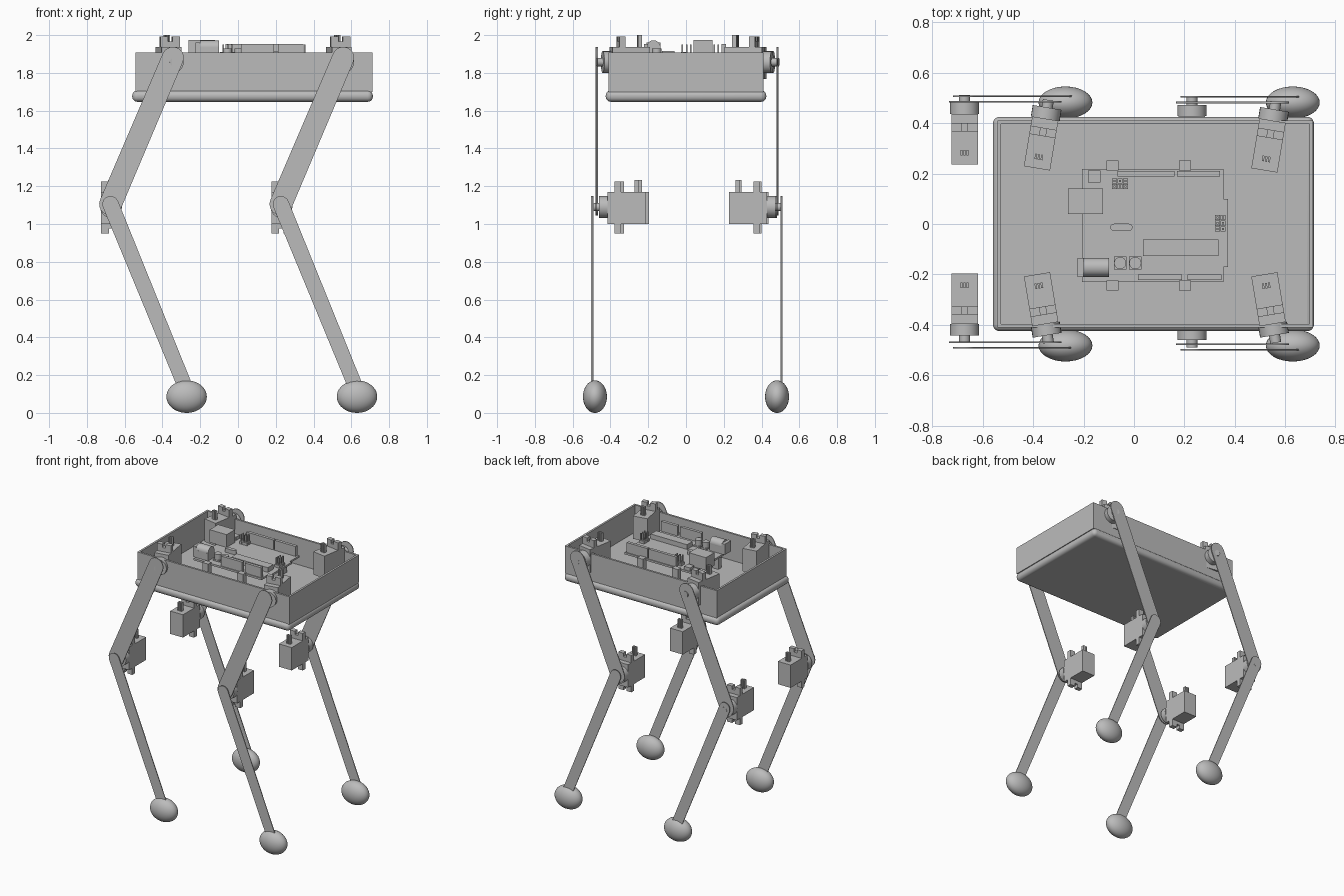
import bpy, bmesh, math
from mathutils import Matrix, Vector

cube = bpy.data.objects.get("Cube")
if cube:
    bpy.data.objects.remove(cube, do_unlink=True)

grey = bpy.data.materials.new("plain_grey")
grey.use_nodes = True
grey.diffuse_color = (0.5, 0.5, 0.5, 1)
grey.node_tree.nodes["Principled BSDF"].inputs["Base Color"].default_value = (0.5, 0.5, 0.5, 1)


def box(bm, lo, hi):
    lo, hi = Vector(lo), Vector(hi)
    m = Matrix.Translation((lo + hi) / 2) @ Matrix.Diagonal((*(hi - lo), 1))
    bmesh.ops.create_cube(bm, size=1, matrix=m)


def rod(bm, start, end, r, sides=24):
    start, end = Vector(start), Vector(end)
    d = end - start
    m = Matrix.Translation((start + end) / 2) @ d.to_track_quat('Z', 'Y').to_matrix().to_4x4()
    bmesh.ops.create_cone(bm, cap_ends=True, segments=sides, radius1=r, radius2=r,
                          depth=d.length, matrix=m)


def finish(name, bm, matrix=None, smooth=True):
    if matrix:
        bm.transform(matrix)
    bmesh.ops.recalc_face_normals(bm, faces=bm.faces)
    mesh = bpy.data.meshes.new(name)
    bm.to_mesh(mesh)
    bm.free()
    mesh.materials.append(grey)
    ob = bpy.data.objects.new(name, mesh)
    bpy.context.collection.objects.link(ob)
    if smooth:
        bpy.ops.object.select_all(action='DESELECT')
        ob.select_set(True)
        bpy.context.view_layer.objects.active = ob
        bpy.ops.object.shade_smooth_by_angle(angle=math.radians(35))
    return ob


def boxes(name, *pairs):
    bm = bmesh.new()
    for lo, hi in pairs:
        box(bm, lo, hi)
    return finish(name, bm, smooth=False)


# Tray: rounded base slab and four thin walls
base = boxes("tray_base", ((-.56, -.425, 1.647), (.714, .425, 1.707)))
bevel = base.modifiers.new("round", 'BEVEL')
bevel.width, bevel.segments = .027, 5
bpy.context.view_layer.objects.active = base
base.select_set(True)
bpy.ops.object.shade_smooth_by_angle(angle=math.radians(35))
T = .015
X0, X1, Y, Z0, Z1 = -.542, .711, .411, 1.70, 1.907
boxes("tray_walls",
      ((X0, -Y, Z0), (X1, -Y + T, Z1)), ((X0, Y - T, Z0), (X1, Y, Z1)),
      ((X0, -Y + T, Z0), (X0 + T, Y - T, Z1)), ((X1 - T, -Y + T, Z0), (X1, Y - T, Z1)))


# Servo: origin on the shaft axis at the outer end of the body, local +y outward
def servo(name, matrix):
    bm = bmesh.new()
    w = .0525
    box(bm, (-w, -.2, -.09), (w, 0, .08))
    box(bm, (-w, -.07, -.115), (w, -.037, .11))
    for side in (-1, 1):
        a, b = sorted((side * .012, side * w))
        box(bm, (a, -.07, -.14), (b, -.037, -.115))
        box(bm, (a, -.07, .11), (b, -.037, .135))
    rod(bm, (0, 0, 0), (0, .045, 0), .058)
    rod(bm, (0, .045, 0), (0, .075, 0), .022, 16)
    for x in (-.012, 0, .012):
        box(bm, (x - .004, -.165, .08), (x + .004, -.143, .143))
    finish(name, bm, matrix)


# Thin link plate with rounded ends
def link(name, p, q, wp, wq, y):
    p, q = Vector(p), Vector(q)
    axis = math.atan2(q.y - p.y, q.x - p.x)
    bm = bmesh.new()
    ring = []
    for c, r, start in ((q, wq, axis - math.pi / 2), (p, wp, axis + math.pi / 2)):
        for i in range(11):
            a = start + math.pi * i / 10
            ring.append(bm.verts.new((c.x + r * math.cos(a), y - .003, c.y + r * math.sin(a))))
    face = bm.faces.new(ring)
    out = bmesh.ops.extrude_face_region(bm, geom=[face])
    moved = [v for v in out["geom"] if isinstance(v, bmesh.types.BMVert)]
    bmesh.ops.translate(bm, verts=moved, vec=(0, .006, 0))
    finish(name, bm)


# Four legs: position along x, side, outer end of hip and knee servos
LEGS = (("right_front", 0, -1, .397, .397), ("left_front", .902, -1, .397, .415),
        ("right_back", 0, 1, .418, .437), ("left_back", .902, 1, .41, .428))
for name, dx, s, hip_y, knee_y in LEGS:
    flip = Matrix.Diagonal((1, s, 1, 1))
    yaw = Matrix.Rotation(math.radians(-9.5), 4, 'Z')
    servo(name + "_hip_servo",
          Matrix.Translation((-.352 + dx, s * hip_y, 1.857)) @ flip @ yaw)
    servo(name + "_knee_servo", Matrix.Translation((-.672 + dx, s * knee_y, 1.09)) @ flip)
    y_thigh = .478 + (knee_y - .418) * .4
    link(name + "_thigh", (-.345 + dx, 1.88), (-.675 + dx, 1.105), .058, .06, s * y_thigh)
    link(name + "_shank", (-.675 + dx, 1.105), (-.272 + dx, .12), .043, .039, s * (y_thigh + .022))
    bm = bmesh.new()
    bmesh.ops.create_uvsphere(bm, u_segments=32, v_segments=20, radius=1)
    finish(name + "_foot", bm, Matrix.Translation((-.272 + dx, s * .482, .086))
           @ Matrix.Diagonal((.107, .0635, .086, 1)))

# Circuit board with mounting brackets
B = 1.88
boxes("circuit_board", ((-.206, -.23, B - .014), (.355, .218, B)),
      ((.355, -.17, B - .014), (.373, .1, B)))
for x in (-.085, .202):
    for s, edge in ((1, .218), (-1, .23)):
        a, b = sorted((s * (edge - .005), s * (edge + .034)))
        boxes("board_bracket", ((x - .024, a, 1.70), (x + .024, b, B + .008)))

# Connectors and chips
boxes("usb_socket", ((-.262, .04, B), (-.122, .14, B + .095)))
boxes("long_chip", ((.035, -.127, B), (.335, -.062, B + .035)))
boxes("reset_button", ((-.183, .165, B), (-.133, .213, B + .025)))
for x0, x1, y in ((-.065, .16, .2), (.17, .342, .2), (.015, .19, -.212), (.212, .347, -.212)):
    boxes("pin_header", ((x0, y - .011, B), (x1, y + .011, B + .074)))

bm = bmesh.new()
box(bm, (-.225, -.21, B), (-.2, -.135, B + .08))
box(bm, (-.2, -.21, B), (-.1, -.135, B + .055))
rod(bm, (-.2, -.172, B + .055), (-.1, -.172, B + .055), .0375)
finish("power_jack", bm)

bm = bmesh.new()
for x in (-.055, .005):
    box(bm, (x - .025, -.181, B), (x + .025, -.129, B + .01))
    rod(bm, (x, -.155, B), (x, -.155, B + .05), .024)
finish("capacitors", bm)

bm = bmesh.new()
box(bm, (-.08, -.027, B), (-.02, .001, B + .03))
for x in (-.08, -.02):
    rod(bm, (x, -.013, B), (x, -.013, B + .03), .014)
finish("crystal", bm)

# Programming pins in two blocks of six
bm = bmesh.new()
for cx, cy, nx, ny in ((-.055, .16, 3, 2), (.342, .003, 2, 3)):
    for i in range(nx):
        for j in range(ny):
            x, y = cx + (i - (nx - 1) / 2) * .022, cy + (j - (ny - 1) / 2) * .022
            box(bm, (x - .01, y - .01, B), (x + .01, y + .01, B + .02))
            box(bm, (x - .004, y - .004, B + .02), (x + .004, y + .004, B + .07))
finish("programming_pins", bm, smooth=False)
